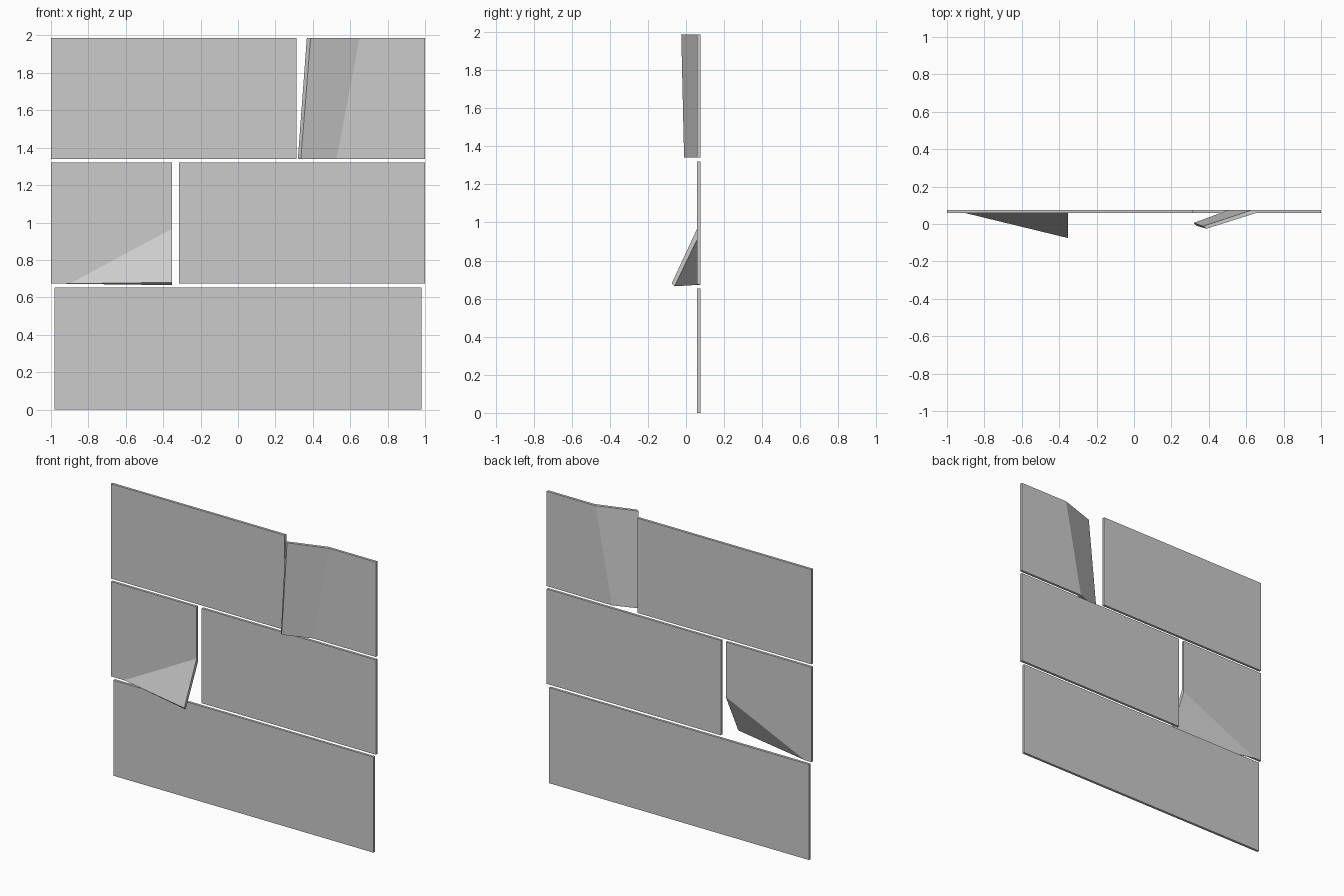
import bpy

if "Cube" in bpy.data.objects:
    bpy.data.objects.remove(bpy.data.objects["Cube"])

FRONT, BACK = 0.058, 0.075


def sheet(name, front, back, faces):
    """Thin sheet: matching front and back outlines, rim closed all round."""
    n = len(front)
    polys = [tuple(f) for f in faces]
    polys += [tuple(i + n for i in reversed(f)) for f in faces]
    polys += [(i, i + n, (i + 1) % n + n, (i + 1) % n) for i in range(n)]
    mesh = bpy.data.meshes.new(name)
    mesh.from_pydata(front + back, [], polys)
    mesh.update()
    obj = bpy.data.objects.new(name, mesh)
    bpy.context.collection.objects.link(obj)
    return obj


def flat_board(name, x0, x1, z0, z1):
    outline = [(x0, z0), (x1, z0), (x1, z1), (x0, z1)]
    return sheet(name, [(x, FRONT, z) for x, z in outline],
                 [(x, BACK, z) for x, z in outline], [(0, 1, 2, 3)])


# Flat boards
flat_board("bottom_board", -0.982, 0.982, 0.0, 0.652)
flat_board("middle_right_board", -0.315, 1.0, 0.673, 1.32)
flat_board("top_left_board", -1.0, 0.312, 1.34, 1.987)


# Middle left board with its lower corner bent forward
def corner_board(y, fold_x, fold_z, tip_y, tip_z):
    return [(-1.0, y, 0.673), (fold_x, y, 0.673), (-0.353, tip_y, tip_z),
            (-0.353, y, fold_z), (-0.353, y, 1.32), (-1.0, y, 1.32)]


sheet("bent_corner_board",
      corner_board(FRONT, -0.90, 0.967, -0.075, 0.68),
      corner_board(BACK, -0.95, 0.945, -0.06, 0.665),
      [(0, 1, 3, 4, 5), (1, 2, 3)])


# Top right board with its left end bent forward
def end_board(y, tip_low, fold_low, fold_high, tip_high):
    return [(tip_low[0], tip_low[1], 1.34), (fold_low, y, 1.34), (1.0, y, 1.34),
            (1.0, y, 1.987), (fold_high, y, 1.987), (tip_high[0], tip_high[1], 1.987)]


sheet("bent_end_board",
      end_board(FRONT, (0.336, -0.010), 0.527, 0.65, (0.388, -0.025)),
      end_board(BACK, (0.32, 0.006), 0.507, 0.63, (0.368, -0.012)),
      [(0, 1, 4, 5), (1, 2, 3, 4)])
